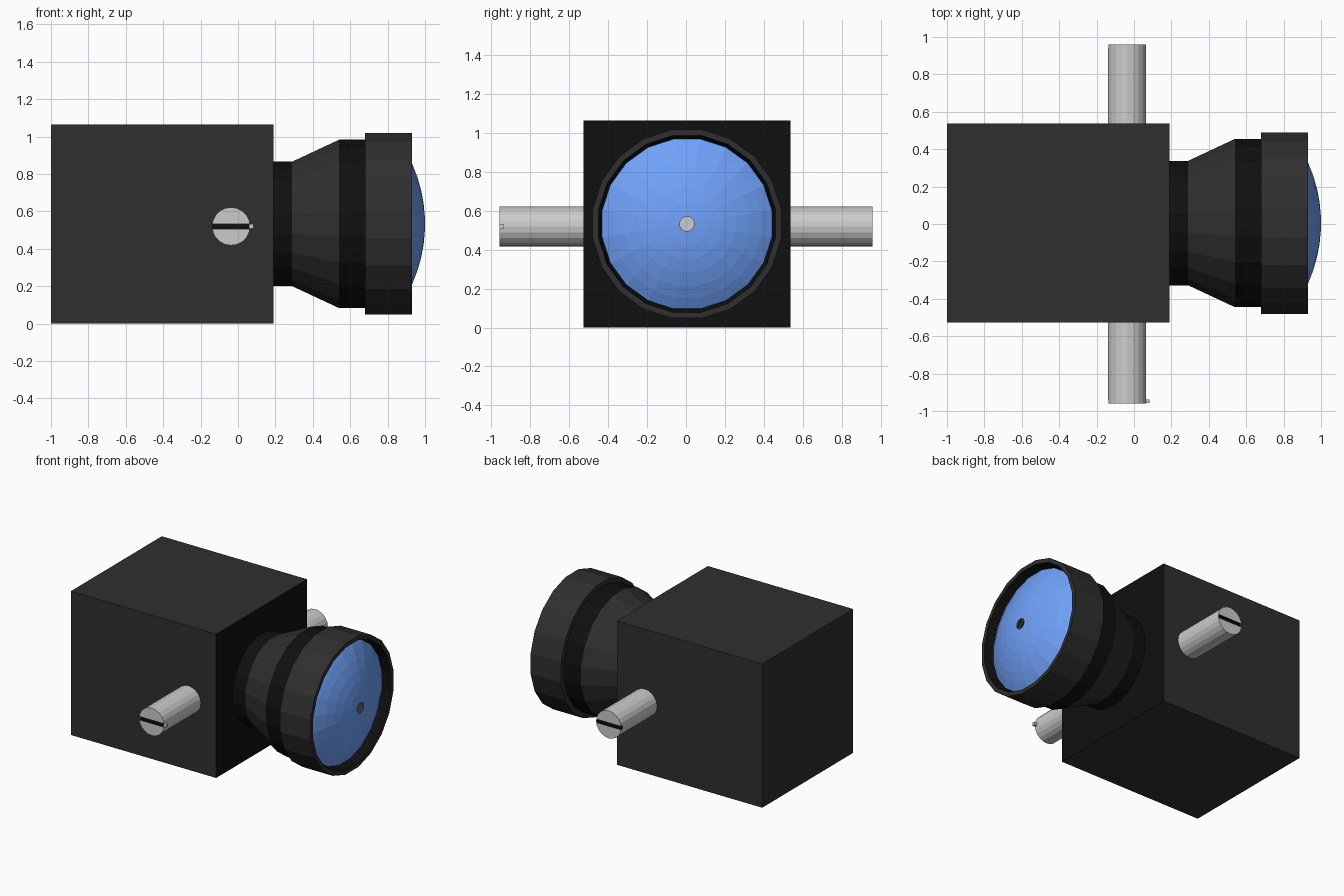
import bpy, bmesh, math
from mathutils import Matrix

if "Cube" in bpy.data.objects:
    bpy.data.objects.remove(bpy.data.objects["Cube"])

CY, CZ = 0.005, 0.533      # lens axis
SIDES = 20


def material(name, rgb):
    m = bpy.data.materials.new(name)
    m.diffuse_color = (*rgb, 1)
    m.use_nodes = True
    m.node_tree.nodes["Principled BSDF"].inputs["Base Color"].default_value = m.diffuse_color
    return m


DARK = material("dark_grey", (0.028, 0.028, 0.028))
BLACK = material("black", (0.005, 0.005, 0.005))
BLUE = material("glass_blue", (0.16, 0.36, 0.95))
STEEL = material("steel", (0.65, 0.65, 0.65))


def finish(name, bm, mats):
    me = bpy.data.meshes.new(name)
    bm.to_mesh(me)
    bm.free()
    for m in mats:
        me.materials.append(m)
    ob = bpy.data.objects.new(name, me)
    bpy.context.collection.objects.link(ob)
    return ob


def box(name, lo, hi, mats):
    bm = bmesh.new()
    bmesh.ops.create_cube(bm, size=1)
    for v in bm.verts:
        v.co = [(a + b) / 2 + c * (b - a) for a, b, c in zip(lo, hi, v.co)]
    bm.normal_update()
    return finish(name, bm, mats)


def revolve(name, profile, mats, slots=None):
    """Turn (x, radius) points around the lens axis; radius is to the flats."""
    bm = bmesh.new()
    k = 1 / math.cos(math.pi / SIDES)
    rings = []
    for x, r in profile:
        ring = []
        for j in range(SIDES):
            a = (j + 0.5) * math.tau / SIDES
            ring.append(bm.verts.new((x, CY + r * k * math.cos(a), CZ + r * k * math.sin(a))))
        rings.append(ring)
    for i in range(len(rings) - 1):
        for j in range(SIDES):
            n = (j + 1) % SIDES
            f = bm.faces.new((rings[i][j], rings[i][n], rings[i + 1][n], rings[i + 1][j]))
            f.material_index = slots[i] if slots else 0
    return finish(name, bm, mats)


# Housing, with a black lens-side face
housing = box("housing", (-1, -0.527, 0), (0.19, 0.537, 1.065), [DARK, BLACK])
for p in housing.data.polygons:
    if p.normal.x > 0.9:
        p.material_index = 1

# Lens barrel: neck, flare, band, front ring and inner lip
revolve("lens_barrel",
        [(0.19, 0.333), (0.29, 0.333), (0.54, 0.45), (0.68, 0.45), (0.68, 0.485),
         (0.93, 0.485), (0.93, 0.455), (0.865, 0.435)],
        [DARK, BLACK], [1, 0, 1, 0, 0, 0, 1])

# Shallow glass dome with a small opening in the middle
R = 0.79
dome = [(1.0 - R + math.sqrt(R * R - r * r), r)
        for r in (0.437, 0.38, 0.32, 0.25, 0.18, 0.11, 0.037)]
revolve("glass", dome, [BLUE])

# Pale plate deep behind the opening
revolve("inner_plate", [(0.2, 0.08), (0.21, 0.08), (0.21, 0.001)], [STEEL])

# Pin running through the housing, slotted at both ends
PX, PZ, PR = -0.037, 0.52, 0.102
bm = bmesh.new()
bmesh.ops.create_cone(bm, cap_ends=True, segments=SIDES, radius1=PR, radius2=PR, depth=1.917,
                      matrix=Matrix.Translation((PX, 0, PZ)) @ Matrix.Rotation(math.pi / 2, 4, 'X'))
pin = finish("cross_pin", bm, [STEEL, BLACK])
for side in (-1, 1):
    y0, y1 = sorted((side * 0.94, side * 1.0))
    cutter = box("slot_cutter", (PX - 0.15, y0, PZ - 0.013), (PX + 0.098, y1, PZ + 0.013), [BLACK])
    cutter.hide_render = True
    cutter.hide_set(True)
    mod = pin.modifiers.new("slot", 'BOOLEAN')
    mod.operation = 'DIFFERENCE'
    mod.solver = 'EXACT'
    mod.material_mode = 'TRANSFER'
    mod.object = cutter

# Small tab at the front end of the pin
box("pin_tab", (PX + 0.097, -0.958, PZ - 0.012), (0.084, -0.938, PZ + 0.012), [STEEL])
